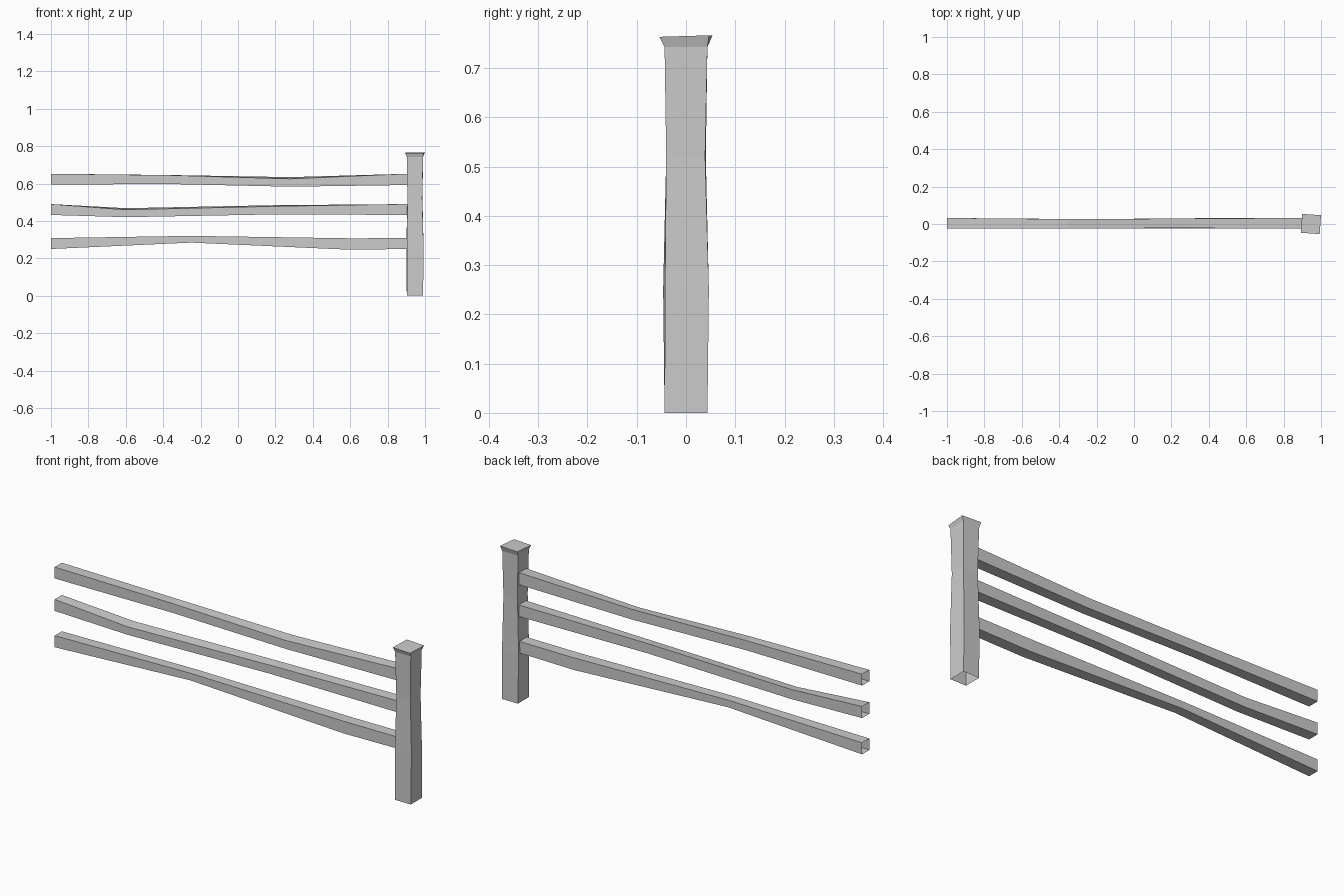
import bpy, bmesh
from math import cos, sin, radians
from mathutils import Vector

if "Cube" in bpy.data.objects:
    bpy.data.objects.remove(bpy.data.objects["Cube"])


def loft(name, rings, cap_end=False):
    """Skin four-cornered rings into an open square tube."""
    bm = bmesh.new()
    vs = [[bm.verts.new(p) for p in r] for r in rings]
    for a, b in zip(vs, vs[1:]):
        for i in range(4):
            j = (i + 1) % 4
            bm.faces.new((a[i], a[j], b[j], b[i]))
    if cap_end:
        bm.faces.new(vs[-1])
    bmesh.ops.recalc_face_normals(bm, faces=bm.faces)
    mesh = bpy.data.meshes.new(name)
    bm.to_mesh(mesh)
    bm.free()
    ob = bpy.data.objects.new(name, mesh)
    bpy.context.collection.objects.link(ob)
    return ob


def rail(name, stations):
    """Stations: x, bottom z, front top z, back top z, front y, back y."""
    loft(name, [[(x, yf, zb), (x, yb, zb), (x, yb, zt2), (x, yf, zt)]
                for x, zb, zt, zt2, yf, yb in stations])


# Three warped rails, open at the ends
rail("top_rail", [(-1, .595, .652, .652, -.025, .032),
                  (-.35, .597, .644, .645, -.024, .026),
                  (.28, .583, .625, .634, -.022, .029),
                  (.905, .592, .652, .652, -.025, .032)])
rail("middle_rail", [(-1, .432, .49, .49, -.025, .032),
                     (-.6, .42, .46, .468, -.024, .028),
                     (.2, .435, .478, .484, -.022, .026),
                     (.905, .432, .49, .49, -.025, .032)])
rail("bottom_rail", [(-1, .25, .308, .308, -.025, .032),
                     (-.25, .284, .32, .32, -.023, .026),
                     (.6, .246, .307, .307, -.024, .033),
                     (.905, .25, .308, .308, -.025, .032)])


# Post: flared at the top, slightly twisted, open underneath
def post_ring(z, half, turn, tilt=0):
    c, s = cos(radians(turn)), sin(radians(turn))
    return [Vector((.944 + (u * c - v * s) * half, (u * s + v * c) * half,
                    z + tilt * v))
            for u, v in ((-1, -1), (1, -1), (1, 1), (-1, 1))]


loft("post", [post_ring(0, .0435, 0), post_ring(.25, .0445, 2.5),
              post_ring(.52, .0395, -1), post_ring(.743, .0435, 0),
              post_ring(.765, .0505, -4, .0015)], cap_end=True)
bpy.data.objects["post"].location.x = .002
